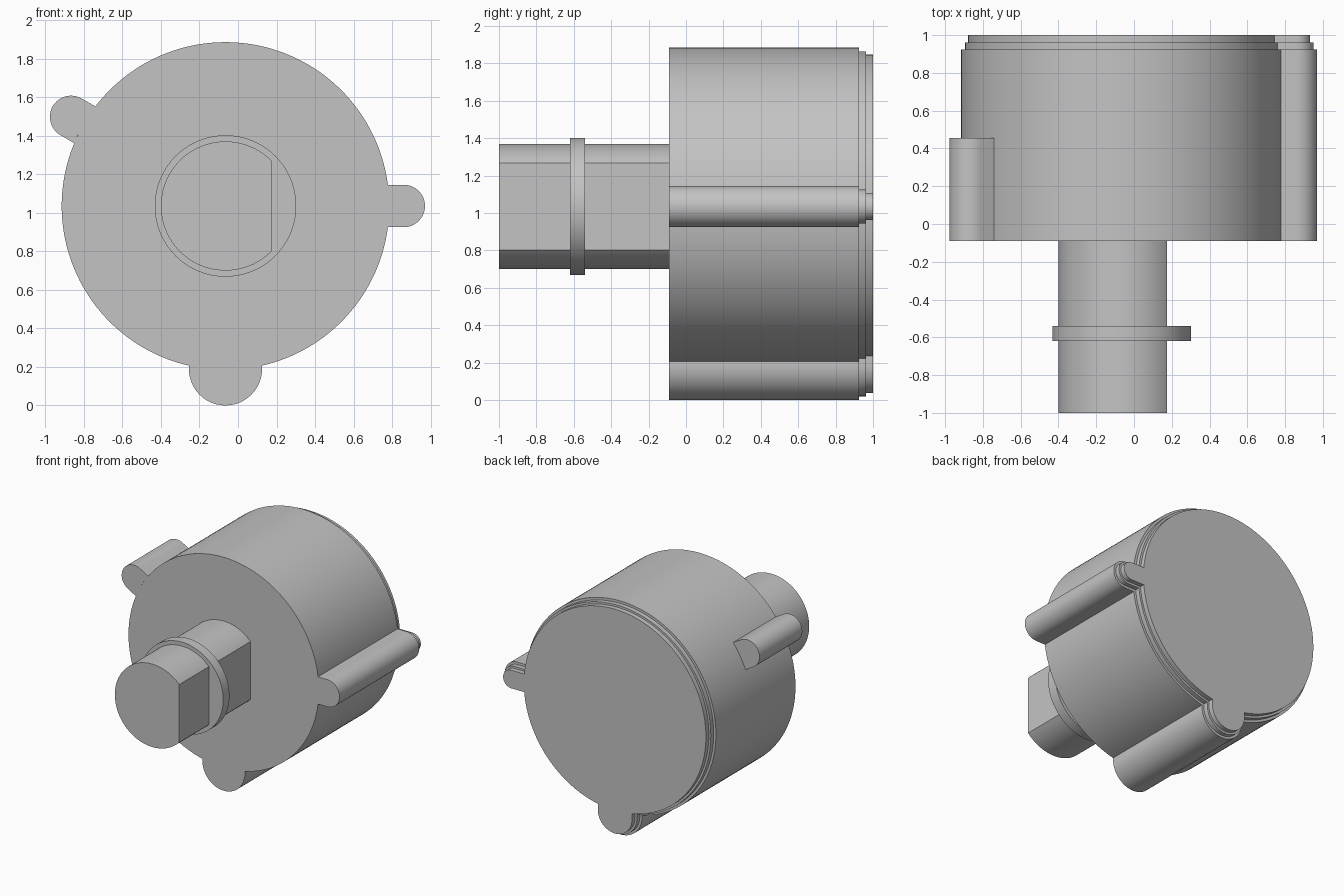
import bpy, bmesh, math

cube = bpy.data.objects.get("Cube")
if cube:
    bpy.data.objects.remove(cube, do_unlink=True)

# Shared axis and main sizes
CX, CZ = -0.065, 1.035
BODY_R = 0.85
FRONT, BACK = -0.09, 1.0

grey = bpy.data.materials.new("light_grey")
grey.use_nodes = True
colour = (0.55, 0.55, 0.55, 1)
grey.diffuse_color = colour
grey.node_tree.nodes["Principled BSDF"].inputs["Base Color"].default_value = colour


def arc(radius, start, end, steps, centre=(0, 0)):
    """Points on an arc, counter-clockwise, angles in radians."""
    return [(centre[0] + radius * math.cos(start + (end - start) * i / steps),
             centre[1] + radius * math.sin(start + (end - start) * i / steps))
            for i in range(steps + 1)]


def lug_arc(angle, dist, radius):
    """Rounded nose of a lug that points outward at an angle."""
    centre = (dist * math.cos(angle), dist * math.sin(angle))
    return arc(radius, angle - math.pi / 2, angle + math.pi / 2, 24, centre)


def body_outline(inset):
    """Round body with a side lug and a bottom lug, shrunk by the inset."""
    r = BODY_R - inset
    lugs = [(0, 0.925, 0.11 - inset), (1.5 * math.pi, 0.845, 0.19 - inset)]
    half = [math.asin(lug[2] / r) for lug in lugs]
    points = lug_arc(*lugs[0])
    points += arc(r, half[0], lugs[1][0] - half[1], 96)
    points += lug_arc(*lugs[1])
    points += arc(r, lugs[1][0] + half[1], 2 * math.pi - half[0], 32)
    return points


def loft(name, sections):
    """Join outlines along y, given as (y, points), and cap both ends."""
    bm = bmesh.new()
    rings = [[bm.verts.new((CX + x, y, CZ + z)) for x, z in pts] for y, pts in sections]
    for a, b in zip(rings, rings[1:]):
        for i in range(len(a)):
            j = (i + 1) % len(a)
            bm.faces.new((a[i], a[j], b[j], b[i]))
    bm.faces.new(rings[0])
    bm.faces.new(rings[-1])
    bmesh.ops.recalc_face_normals(bm, faces=bm.faces)
    mesh = bpy.data.meshes.new(name)
    bm.to_mesh(mesh)
    bm.free()
    mesh.materials.append(grey)
    obj = bpy.data.objects.new(name, mesh)
    bpy.context.collection.objects.link(obj)
    bpy.ops.object.select_all(action='DESELECT')
    obj.select_set(True)
    bpy.context.view_layer.objects.active = obj
    bpy.ops.object.shade_smooth_by_angle(angle=math.radians(30))
    return obj


# Housing with two small steps at the back rim
steps = [(FRONT, 0), (0.925, 0), (0.925, 0.02), (0.962, 0.02), (0.962, 0.037), (BACK, 0.037)]
loft("housing", [(y, body_outline(inset)) for y, inset in steps])

# Short upper lug, its inner side following the housing wall
angle = math.radians(150)
half = math.asin(0.11 / BODY_R)
short_lug = lug_arc(angle, 0.925, 0.11) + arc(BODY_R, angle + half, angle - half, 12)
loft("short_lug", [(FRONT, short_lug), (0.455, short_lug)])

# Shaft with a flat along one side
SHAFT_R = 0.335
flat = math.acos(0.24 / SHAFT_R)
shaft = arc(SHAFT_R, flat, 2 * math.pi - flat, 80)
loft("shaft", [(-1.0, shaft), (FRONT, shaft)])

# Thin round collar on the shaft
collar = arc(0.367, 0, 2 * math.pi, 96)[:-1]
loft("collar", [(-0.62, collar), (-0.54, collar)])
